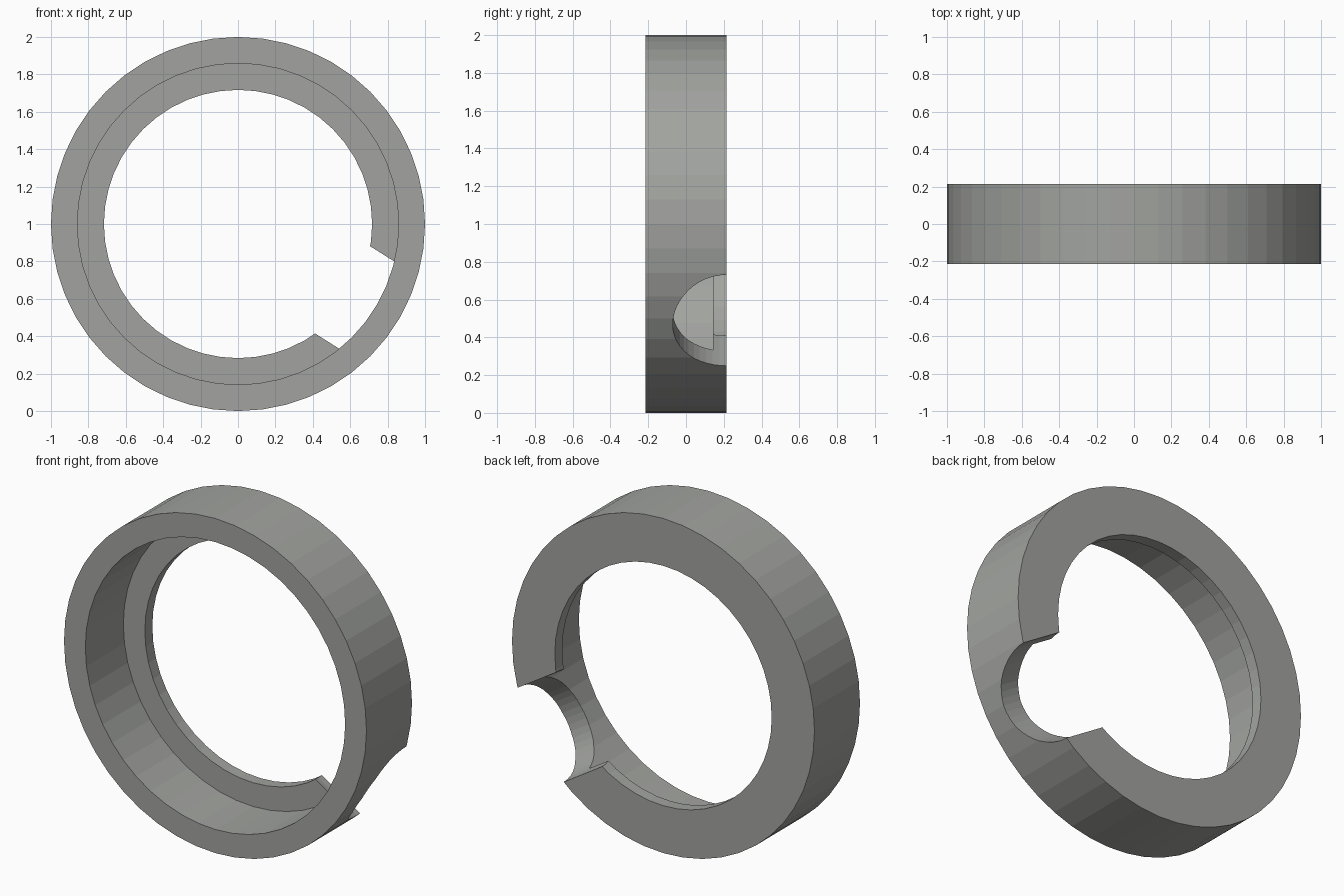
import bpy, bmesh, math
from mathutils import Matrix, Vector

if "Cube" in bpy.data.objects:
    bpy.data.objects.remove(bpy.data.objects["Cube"])

SIDES = 48
HALF = 0.215                       # half thickness along y
NOTCH_ANGLE = math.radians(32.2)   # below the +x axis
NOTCH_RADIUS = 0.285

grey = bpy.data.materials.new("warm grey")
grey.diffuse_color = (0.36, 0.37, 0.35, 1)
grey.use_nodes = True
grey.node_tree.nodes["Principled BSDF"].inputs["Base Color"].default_value = grey.diffuse_color


def add_object(name, bm):
    bmesh.ops.recalc_face_normals(bm, faces=bm.faces)
    mesh = bpy.data.meshes.new(name)
    bm.to_mesh(mesh)
    bm.free()
    mesh.materials.append(grey)
    obj = bpy.data.objects.new(name, mesh)
    bpy.context.collection.objects.link(obj)
    return obj


# Stepped ring: wide collar with a thin inward lip at the back
profile = [(1.0, -HALF), (1.0, HALF), (0.717, HALF),
           (0.717, 0.144), (0.859, 0.144), (0.859, -HALF)]
bm = bmesh.new()
loops = []
for i in range(SIDES):
    a = 2 * math.pi * i / SIDES
    loops.append([bm.verts.new((r * math.cos(a), y, 1 + r * math.sin(a)))
                  for r, y in profile])
n = len(profile)
for i in range(SIDES):
    p, q = loops[i], loops[(i + 1) % SIDES]
    for j in range(n):
        k = (j + 1) % n
        bm.faces.new((p[j], p[k], q[k], q[j]))
ring = add_object("ring", bm)

# Radial round cutter centred on the back rim
direction = Vector((math.cos(NOTCH_ANGLE), 0, -math.sin(NOTCH_ANGLE)))
centre = Vector((0, HALF, 1)) + direction * 0.85
bm = bmesh.new()
bmesh.ops.create_cone(
    bm, cap_ends=True, segments=48, radius1=NOTCH_RADIUS, radius2=NOTCH_RADIUS,
    depth=0.9, matrix=Matrix.Translation(centre)
    @ Matrix.Rotation(math.pi / 2 + NOTCH_ANGLE, 4, 'Y'))
cutter = add_object("notch_cutter", bm)
cutter.hide_render = True

# Cut the notch, then drop the cutter
mod = ring.modifiers.new("notch", 'BOOLEAN')
mod.operation = 'DIFFERENCE'
mod.solver = 'EXACT'
mod.object = cutter
bpy.context.view_layer.objects.active = ring
ring.select_set(True)
bpy.ops.object.modifier_apply(modifier=mod.name)
bpy.data.objects.remove(cutter)
